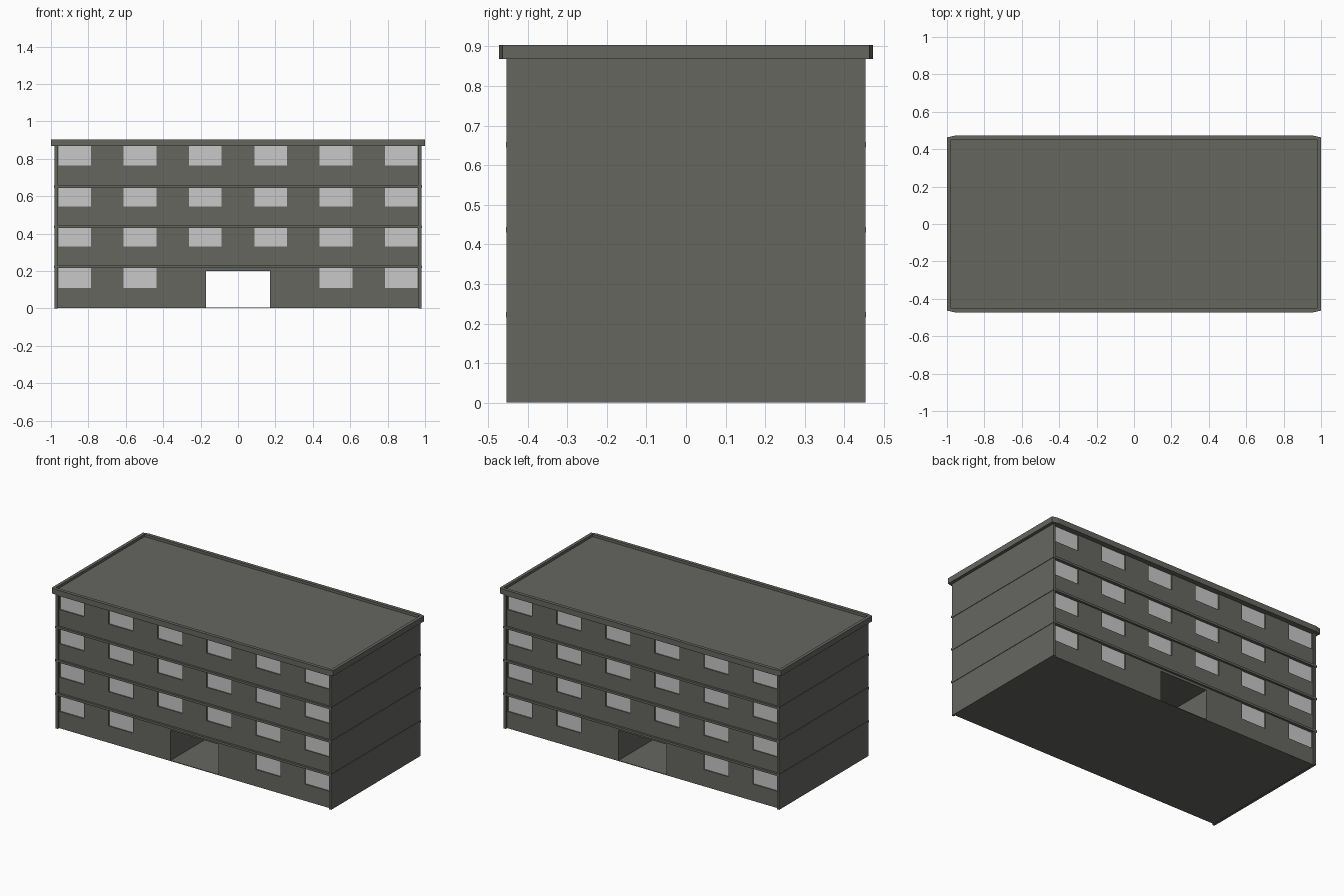
import bpy, bmesh

if "Cube" in bpy.data.objects:
    bpy.data.objects.remove(bpy.data.objects["Cube"])


def material(name, col):
    m = bpy.data.materials.new(name)
    m.diffuse_color = (*col, 1)
    m.use_nodes = True
    m.node_tree.nodes["Principled BSDF"].inputs["Base Color"].default_value = m.diffuse_color
    return m


CONCRETE = material("grey_concrete", (0.132, 0.134, 0.118))
GLASS = material("pale_glass", (0.58, 0.58, 0.58))


def finish(name, bm):
    me = bpy.data.meshes.new(name)
    bm.to_mesh(me)
    bm.free()
    ob = bpy.data.objects.new(name, me)
    bpy.context.collection.objects.link(ob)
    me.materials.append(CONCRETE)
    me.materials.append(GLASS)
    return ob


def box(name, x0, x1, y0, y1, z0, z1):
    bm = bmesh.new()
    bmesh.ops.create_cube(bm, size=1)
    for v in bm.verts:
        v.co = (x1 if v.co.x > 0 else x0, y1 if v.co.y > 0 else y0, z1 if v.co.z > 0 else z0)
    return finish(name, bm)


FY = 0.442      # facade plane
DOOR = 0.17     # half width of the passage
wins = [(-0.96 + 0.349 * i, -0.785 + 0.349 * i) for i in range(6)]
rows = [(0.11, 0.215), (0.33, 0.43), (0.545, 0.645), (0.765, 0.868)]


# Facade: grid of faces with the passage left out and the windows pushed in
def facade(name, side):
    xs = sorted([-0.967, 0.967, -DOOR, DOOR] + [x for w in wins for x in w])
    zs = sorted([0.004, 0.2, 0.87] + [z for r in rows for z in r])
    bm = bmesh.new()
    grid = [[bm.verts.new((x, side * FY, z)) for z in zs] for x in xs]
    panes = []
    for i in range(len(xs) - 1):
        for j in range(len(zs) - 1):
            cx, cz = (xs[i] + xs[i + 1]) / 2, (zs[j] + zs[j + 1]) / 2
            if abs(cx) < DOOR and cz < 0.2:
                continue
            q = [grid[i][j], grid[i + 1][j], grid[i + 1][j + 1], grid[i][j + 1]]
            f = bm.faces.new(q if side < 0 else q[::-1])
            in_col = any(a < cx < b for a, b in wins)
            in_row = any(a < cz < b for a, b in rows)
            if in_col and in_row and not (cz < 0.22 and abs(cx) < 0.4):
                panes.append(f)
    # each window opening gets a shallow reveal
    regions = bmesh.ops.extrude_face_region(bm, geom=panes)["geom"]
    bmesh.ops.delete(bm, geom=panes, context="FACES_ONLY")
    for g in regions:
        if isinstance(g, bmesh.types.BMVert):
            g.co.y -= side * 0.007
        elif isinstance(g, bmesh.types.BMFace):
            g.material_index = 1
    finish(name, bm)


facade("front_facade", -1)
facade("back_facade", 1)

# End walls, slightly proud of the facades
for s, n in ((-1, "left"), (1, "right")):
    a, b = sorted((s * 0.965, s * 0.98))
    box(n + "_end_wall", a, b, -0.453, 0.453, 0, 0.87)
    a, b = sorted((s * DOOR, s * (DOOR + 0.01)))
    box(n + "_passage_wall", a, b, -FY + 0.001, FY - 0.001, 0.004, 0.2)

# Base, passage ceiling and floor ledges
box("base_floor", -0.97, 0.97, -FY, FY, 0.002, 0.006)
box("passage_ceiling", -DOOR, DOOR, -FY + 0.001, FY - 0.001, 0.2, 0.21)
for i, z in enumerate((0.215, 0.43, 0.645)):
    box("floor_ledge_%d" % (i + 1), -0.983, 0.983, -0.455, 0.455, z, z + 0.014)

# Roof slab with clipped corners and a sunken deck
bm = bmesh.new()
X, Y, cx, cy = 1.0, 0.472, 0.04, 0.009
pts = [(X - cx, -Y), (X, -Y + cy), (X, Y - cy), (X - cx, Y),
       (-X + cx, Y), (-X, Y - cy), (-X, -Y + cy), (-X + cx, -Y)]
inner = [(0.98 if x > 0 else -0.98, 0.45 if y > 0 else -0.45) for x, y in pts[::2]]
low = [bm.verts.new((x, y, 0.868)) for x, y in pts]
top = [bm.verts.new((x, y, 0.904)) for x, y in pts]
rim = [bm.verts.new((x, y, 0.904)) for x, y in inner]
deck = [bm.verts.new((x, y, 0.888)) for x, y in inner]
bm.faces.new(low[::-1])
for i in range(8):
    j = (i + 1) % 8
    bm.faces.new((low[i], low[j], top[j], top[i]))
for k in range(4):
    i, n = 2 * k, (k + 1) % 4
    bm.faces.new((top[i], top[i + 1], rim[k]))
    bm.faces.new((top[i + 1], top[(i + 2) % 8], rim[n], rim[k]))
    bm.faces.new((rim[k], rim[n], deck[n], deck[k]))
bm.faces.new(deck)
bmesh.ops.recalc_face_normals(bm, faces=bm.faces)
finish("roof_slab", bm)
